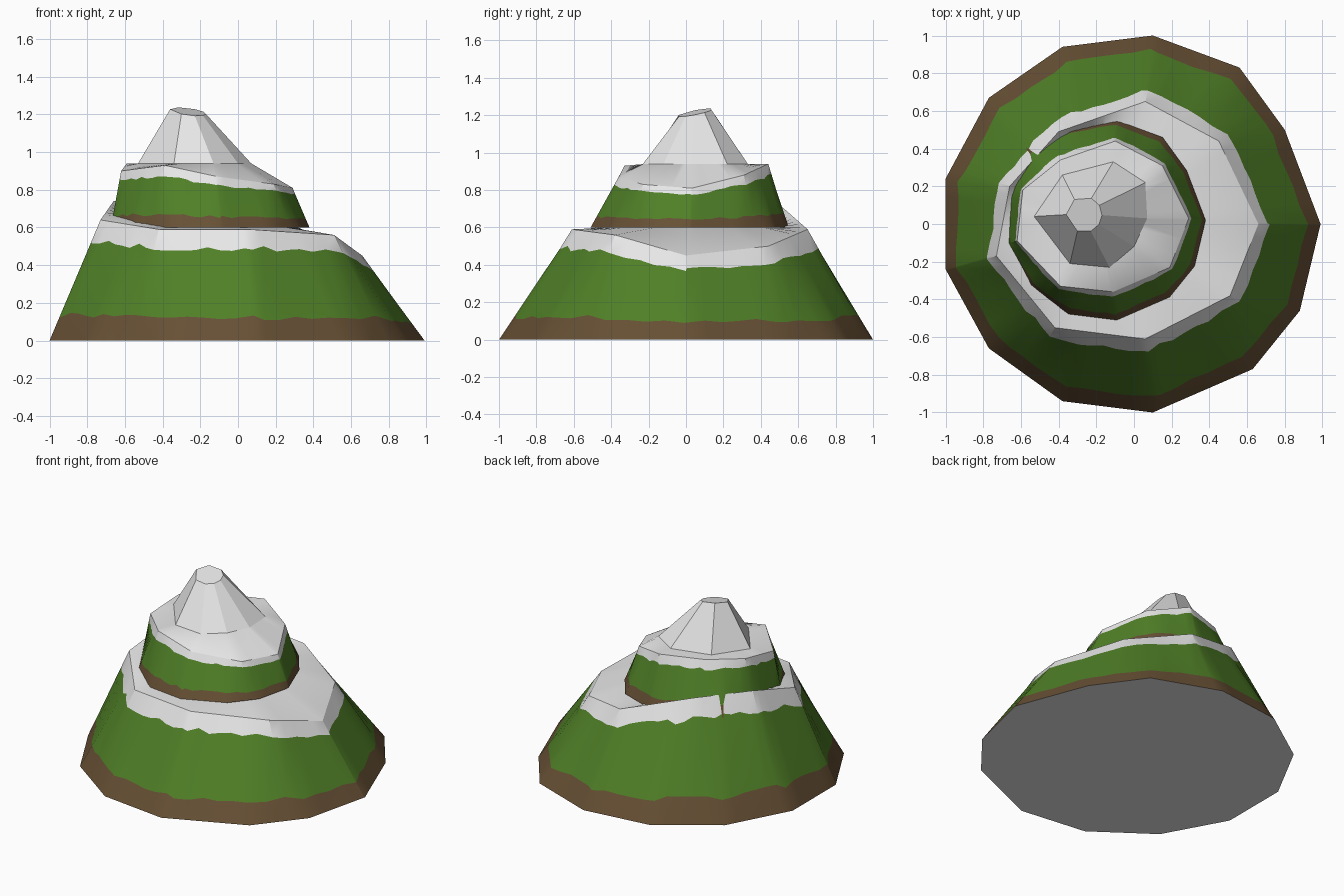
import bpy, bmesh, math, random
from mathutils import Vector

if "Cube" in bpy.data.objects:
    bpy.data.objects.remove(bpy.data.objects["Cube"])

random.seed(4)


def material(name, rgb):
    m = bpy.data.materials.new(name)
    m.diffuse_color = (*rgb, 1)
    m.use_nodes = True
    m.node_tree.nodes["Principled BSDF"].inputs["Base Color"].default_value = m.diffuse_color
    return m


MATS = [material("earth brown", (0.135, 0.08, 0.035)),
        material("grass green", (0.08, 0.215, 0.02)),
        material("snow white", (0.8, 0.8, 0.8))]
BROWN, GREEN, WHITE = 0, 1, 2


def angle(p, c):
    return math.atan2(p[1] - c[1], p[0] - c[0]) % math.tau


def hit(poly, c, a):
    """Point where the ray from c at angle a crosses the outline."""
    dx, dy = math.cos(a), math.sin(a)
    for i, q in enumerate(poly):
        p, q = Vector(poly[i - 1]), Vector(q)
        sp = dx * (p.y - c[1]) - dy * (p.x - c[0])
        sq = dx * (q.y - c[1]) - dy * (q.x - c[0])
        if sp * sq <= 1e-9 and abs(sp - sq) > 1e-9:
            t = min(1, max(0, sp / (sp - sq)))
            r = p.lerp(q, t)
            if dx * (r.x - c[0]) + dy * (r.y - c[1]) > 0:
                return r
    raise ValueError("no crossing")


def build(name, rows, mats, bottom, smooth):
    """Loft closed rows of points into an object, capped at both ends."""
    bm = bmesh.new()
    rings = [[bm.verts.new(p) for p in r] for r in rows]
    n = len(rings[0])
    for a, b, m in zip(rings, rings[1:], mats):
        for i in range(n):
            j = (i + 1) % n
            bm.faces.new((a[i], a[j], b[j], b[i])).material_index = m
    bm.faces.new(rings[0][::-1]).material_index = bottom
    bm.faces.new(rings[-1]).material_index = WHITE
    me = bpy.data.meshes.new(name)
    bm.to_mesh(me)
    bm.free()
    for m in MATS:
        me.materials.append(m)
    ob = bpy.data.objects.new(name, me)
    bpy.context.collection.objects.link(ob)
    if smooth:
        bpy.ops.object.select_all(action='DESELECT')
        bpy.context.view_layer.objects.active = ob
        ob.select_set(True)
        bpy.ops.object.shade_smooth_by_angle(angle=math.radians(30))
    return ob


def tier(name, c, base, rim, inner, bottom):
    """Sloping wall with earth, grass and snow bands, then a snowy shelf."""
    corners = []
    for a in sorted(angle(p, c) for p in base + rim):
        if not corners or a - corners[-1] > 0.006:
            corners.append(a)
    cols = []
    for i, a in enumerate(corners):
        gap = (corners[(i + 1) % len(corners)] - a) % math.tau
        k = max(1, round(gap / 0.1))
        cols += [a + gap * s / k for s in range(k)]
    lo = [hit(base, c, a) for a in cols]
    hi = [hit(rim, c, a) for a in cols]
    shelf = [hit(inner, c, a) for a in cols]

    def band(t):
        return [p.lerp(q, t + random.uniform(-0.025, 0.025)) for p, q in zip(lo, hi)]
    build(name, [lo, band(0.21), band(0.83), hi, shelf],
          [BROWN, GREEN, WHITE, WHITE], bottom, True)


# Outline shared by the feet of both tiers
foot = [(0.10, 1.0), (0.56, 0.83), (0.80, 0.50), (0.99, 0.0), (0.88, -0.46),
        (0.63, -0.77), (0.10, -1.0), (-0.38, -0.94), (-0.77, -0.66),
        (-1.0, -0.24), (-1.0, 0.24), (-0.77, 0.67), (-0.38, 0.94)]


def outline(s, z):
    return [(s * x - 0.145, s * y + 0.02, z) for x, y in foot]


# Lower slope
lower_rim = [(0.06, 0.65, 0.59), (0.45, 0.44, 0.50), (0.66, 0.0, 0.45),
             (0.51, -0.38, 0.56), (0.06, -0.61, 0.59), (-0.42, -0.55, 0.59),
             (-0.73, -0.17, 0.64), (-0.66, 0.20, 0.74), (-0.40, 0.49, 0.73)]
shelf = [(x, y, z + 0.25 * max(0, -x - 0.33)) for x, y, z in outline(0.47, 0.6)]
tier("lower_slope", (-0.1, 0.02), [(x, y, 0) for x, y in foot], lower_rim, shelf, WHITE)

# Upper slope
upper_rim = [(-0.10, 0.44, 0.94), (0.15, 0.31, 0.88), (0.29, 0.03, 0.81),
             (0.19, -0.23, 0.83), (-0.11, -0.36, 0.87), (-0.39, -0.33, 0.93),
             (-0.62, -0.09, 0.90), (-0.59, 0.18, 0.94), (-0.39, 0.34, 0.94)]
cone_foot = [(-0.11, 0.33, 0.94), (0.06, 0.22, 0.94), (0.07, 0.03, 0.94),
             (0.0, -0.12, 0.94), (-0.13, -0.23, 0.94), (-0.34, -0.21, 0.94),
             (-0.53, 0.04, 0.94), (-0.38, 0.26, 0.94)]
upper_foot = outline(0.53, 0.6)
upper_foot[11] = (-0.57, 0.405, 0.6)
tier("upper_slope", (-0.2, 0.03), upper_foot, upper_rim, cone_foot, BROWN)

# Snowy peak with a tilted flat tip
tip = []
for p in cone_foot[::-1]:
    a = angle(p, (-0.24, 0.04))
    x, y = 0.095 * math.cos(a), 0.095 * math.sin(a)
    tip.append((x - 0.265, y + 0.05, 1.215 - 0.13 * x + 0.2 * y))
build("peak", [cone_foot[::-1], tip], [WHITE], WHITE, False)
